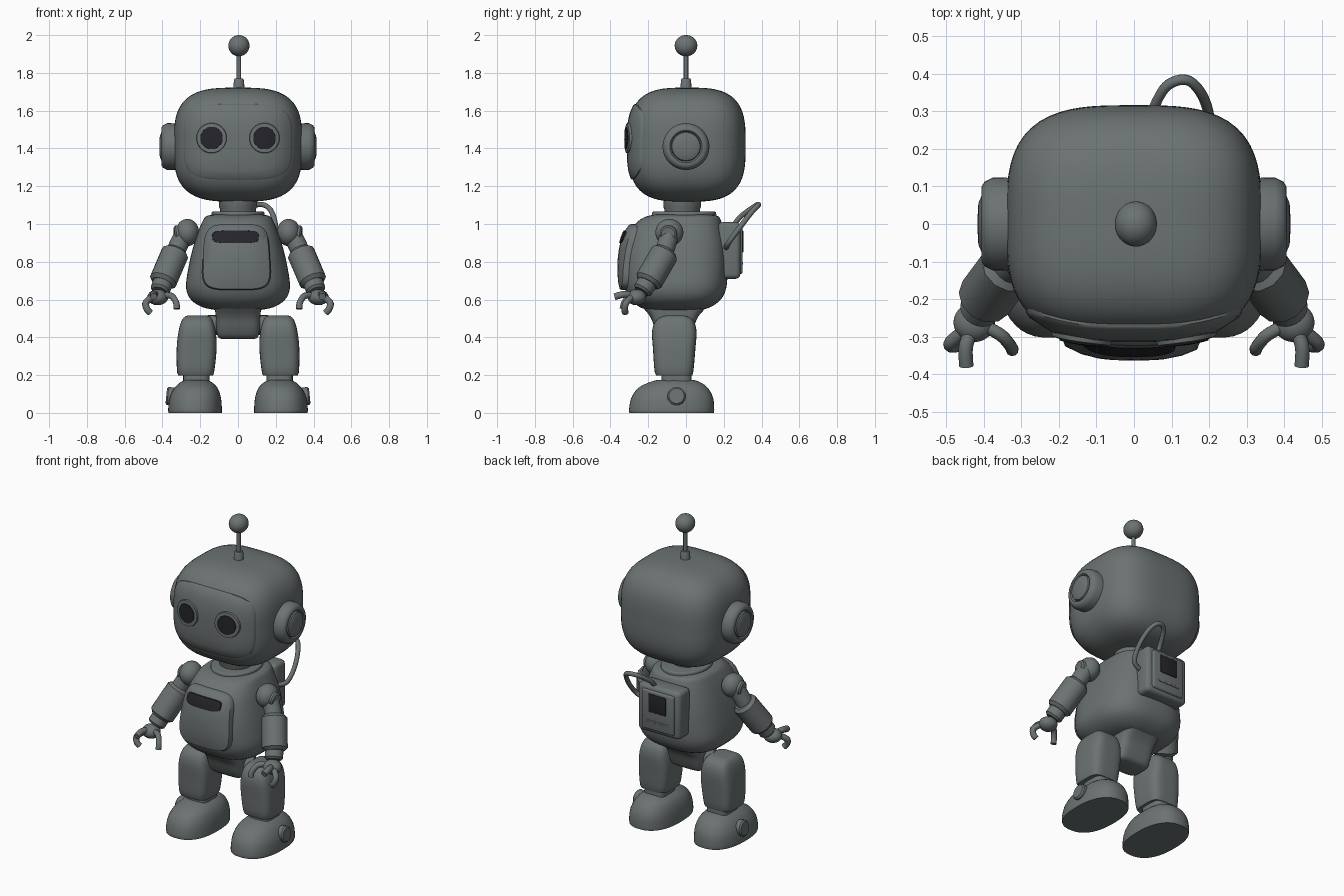
import bpy, bmesh, math
from mathutils import Vector

if "Cube" in bpy.data.objects:
    bpy.data.objects.remove(bpy.data.objects["Cube"])


def material(name, rgb):
    m = bpy.data.materials.new(name)
    m.diffuse_color = (*rgb, 1)
    m.use_nodes = True
    m.node_tree.nodes["Principled BSDF"].inputs["Base Color"].default_value = m.diffuse_color
    return m


GREY = material("slate grey", (0.15, 0.17, 0.17))
DARK = material("dark glass", (0.018, 0.018, 0.024))


def finish(name, bm, mat=GREY):
    bmesh.ops.recalc_face_normals(bm, faces=bm.faces)
    me = bpy.data.meshes.new(name)
    bm.to_mesh(me)
    bm.free()
    me.materials.append(mat)
    ob = bpy.data.objects.new(name, me)
    bpy.context.collection.objects.link(ob)
    return ob


def skin(bm, rings, cap_start=True, cap_end=True):
    rows = [[bm.verts.new(p) for p in r] for r in rings]
    n = len(rows[0])
    for a, b in zip(rows, rows[1:]):
        for i in range(n):
            bm.faces.new((a[i], a[(i + 1) % n], b[(i + 1) % n], b[i]))
    if cap_start:
        bm.faces.new(rows[0])
    if cap_end:
        bm.faces.new(rows[-1])


def oval(a, n):
    c, s = math.cos(a), math.sin(a)
    return (math.copysign(abs(c) ** (2 / n), c), math.copysign(abs(s) ** (2 / n), s))


def spline(rows, steps=3):
    out = []
    for i in range(len(rows) - 1):
        p0, p1, p2, p3 = (rows[max(i - 1, 0)], rows[i], rows[i + 1], rows[min(i + 2, len(rows) - 1)])
        for k in range(steps):
            t = k / steps
            out.append([b + 0.5 * t * (c - a + t * (2 * a - 5 * b + 4 * c - d + t * (3 * (b - c) + d - a)))
                        for a, b, c, d in zip(p0, p1, p2, p3)])
    return out + [list(rows[-1])]


def loft(name, rows, n, side=1, seg=48):
    """rows: z, x0, x1, y0, y1 of rounded-rectangle sections"""
    bm = bmesh.new()
    rings = []
    for z, x0, x1, y0, y1 in spline(rows):
        ring = []
        for i in range(seg):
            u, v = oval(2 * math.pi * (i + 0.5) / seg, n)
            ring.append((side * ((x0 + x1) / 2 + u * (x1 - x0) / 2), (y0 + y1) / 2 + v * (y1 - y0) / 2, z))
        rings.append(ring)
    skin(bm, rings)
    return finish(name, bm)


def lathe(name, start, direction, profile, seg=32, mat=GREY):
    """profile: (distance along direction, radius)"""
    q = Vector(direction).to_track_quat('Z', 'Y')
    bm = bmesh.new()
    skin(bm, [[Vector(start) + q @ Vector((r * math.cos(2 * math.pi * i / seg), r * math.sin(2 * math.pi * i / seg), d))
               for i in range(seg)] for d, r in profile])
    return finish(name, bm, mat)


def rod(name, a, b, r, bevel=0.012, seg=24):
    d = (Vector(b) - Vector(a)).length
    return lathe(name, a, Vector(b) - Vector(a),
                 [(0, r - bevel), (bevel, r), (d - bevel, r), (d, r - bevel)], seg)


def ball(name, c, size, p=2.0, cuts=0):
    """sphere, or a soft box when p is above 2"""
    bm = bmesh.new()
    bmesh.ops.create_cube(bm, size=2)
    bmesh.ops.subdivide_edges(bm, edges=bm.edges, cuts=cuts or 9, use_grid_fill=True)
    for v in bm.verts:
        w = Vector([math.tan(k * math.pi / 4) for k in v.co])
        w /= sum(abs(k) ** p for k in w) ** (1 / p)
        v.co = [c[i] + w[i] * size[i] for i in range(3)]
    return finish(name, bm)


def plate(name, cx, cz, hx, hz, n, surf, t, taper=0.0, mat=GREY, seg=56):
    """panel facing -y that follows surf(x, z), raised by t"""
    rings = []
    for s, up in [(1, -0.02), (1, t * 0.6), (0.97, t), (0.75, t), (0.5, t), (0.25, t), (0.04, t)]:
        ring = []
        for i in range(seg):
            u, v = oval(2 * math.pi * (i + 0.5) / seg, n)
            x, z = cx + s * u * hx * (1 - taper * v), cz + s * v * hz
            ring.append((x, surf(x, z) - up, z))
        rings.append(ring)
    bm = bmesh.new()
    skin(bm, rings)
    return finish(name, bm, mat)


def tube(name, pts, r):
    cu = bpy.data.curves.new(name, 'CURVE')
    cu.dimensions = '3D'
    cu.bevel_depth, cu.bevel_resolution, cu.use_fill_caps = r, 3, True
    sp = cu.splines.new('POLY')
    path = spline(pts, 6)
    sp.points.add(len(path) - 1)
    for p, co in zip(sp.points, path):
        p.co = (*co, 1)
    cu.materials.append(GREY)
    ob = bpy.data.objects.new(name, cu)
    bpy.context.collection.objects.link(ob)
    bpy.ops.object.select_all(action='DESELECT')
    ob.select_set(True)
    bpy.context.view_layer.objects.active = ob
    bpy.ops.object.convert(target='MESH')


def box(name, lo, hi, bevel, mat=GREY):
    bm = bmesh.new()
    bmesh.ops.create_cube(bm, size=1)
    for v in bm.verts:
        v.co = [(lo[i] + hi[i]) / 2 + v.co[i] * (hi[i] - lo[i]) for i in range(3)]
    bmesh.ops.bevel(bm, geom=bm.edges[:], offset=bevel, segments=3, profile=0.5, affect='EDGES')
    return finish(name, bm, mat)


# Head, face panel and eyes
HC, HS, HP = (0, 0.006, 1.42), (0.34, 0.31, 0.302), 3.2
ball("head", HC, HS, HP, 19)


def head_front(x, z):
    k = 1 - abs(x / HS[0]) ** HP - abs((z - HC[2]) / HS[2]) ** HP
    return HC[1] - HS[1] * max(k, 0.02) ** (1 / HP)


plate("face_panel", 0, 1.435, 0.287, 0.2, 4, head_front, 0.01)
for s in (-1, 1):
    plate("eye_ring", s * 0.14, 1.455, 0.08, 0.08, 2, head_front, 0.02)
    plate("eye", s * 0.14, 1.455, 0.06, 0.06, 2, head_front, 0.024, mat=DARK)
    lathe("ear", (s * 0.3, 0, 1.41), (s, 0, 0),
          [(0, 0.122), (0.075, 0.124), (0.098, 0.112), (0.105, 0.1), (0.105, 0.086), (0.095, 0.078),
           (0.106, 0.074), (0.114, 0.055), (0.116, 0.02)], 40)

# Antenna
lathe("antenna_base", (0.005, 0, 1.7), (0, 0, 1), [(0, 0.03), (0.06, 0.027), (0.07, 0.022)], 20)
rod("antenna_rod", (0.005, 0, 1.75), (0.005, 0, 1.92), 0.012, 0.002, 12)
ball("antenna_ball", (0.005, 0, 1.944), (0.056, 0.06, 0.056))

# Neck and collar
lathe("neck", (0, -0.02, 1.03), (0, 0, 1), [(0, 0.095), (0.05, 0.095), (0.06, 0.1), (0.11, 0.1)], 40)
loft("collar", [(1.03, -0.14, 0.14, -0.18, 0.16), (1.06, -0.14, 0.14, -0.18, 0.16),
                (1.066, -0.13, 0.13, -0.17, 0.15)], 2)

# Torso: z, half width, front, back
TN = 2.8
TORSO = [(0.545, 0.12, -0.2, 0.08), (0.56, 0.19, -0.245, 0.13), (0.6, 0.25, -0.295, 0.185),
         (0.66, 0.275, -0.325, 0.213), (0.74, 0.268, -0.335, 0.22), (0.85, 0.245, -0.33, 0.218),
         (0.95, 0.215, -0.305, 0.203), (1.01, 0.19, -0.26, 0.188), (1.04, 0.17, -0.21, 0.172),
         (1.05, 0.13, -0.16, 0.13)]
loft("torso", [(z, -h, h, f, b) for z, h, f, b in TORSO], TN, seg=64)
FINE = spline(TORSO, 8)


def torso_front(x, z):
    for a, b in zip(FINE, FINE[1:]):
        if a[0] <= z <= b[0]:
            t = (z - a[0]) / (b[0] - a[0])
            _, h, f, k = [p + t * (q - p) for p, q in zip(a, b)]
            return (f + k) / 2 - (k - f) / 2 * max(1 - abs(x / h) ** TN, 0.02) ** (1 / TN)
    return -0.2


plate("chest_panel", -0.008, 0.825, 0.178, 0.175, 4.5, torso_front, 0.028, 0.06)
plate("chest_slot", -0.013, 0.932, 0.125, 0.034, 4, torso_front, 0.033, mat=DARK)

# Pelvis
loft("pelvis", [(0.392, -0.09, 0.09, -0.11, 0.0), (0.405, -0.108, 0.108, -0.14, 0.02),
                (0.45, -0.115, 0.115, -0.165, 0.04), (0.51, -0.118, 0.118, -0.19, 0.065),
                (0.57, -0.125, 0.125, -0.24, 0.12)], 5)

# Backpack with screen and cable
box("backpack", (-0.155, 0.17, 0.71), (0.14, 0.288, 1.01), 0.025)
box("backpack_cover", (-0.12, 0.27, 0.735), (0.105, 0.3, 0.985), 0.012)
box("backpack_screen", (-0.068, 0.296, 0.85), (0.052, 0.304, 0.965), 0.003, DARK)
box("backpack_slot", (-0.085, 0.296, 0.785), (0.07, 0.303, 0.797), 0.003)
tube("backpack_cable", [(0.04, 0.25, 0.99), (0.045, 0.29, 1.04), (0.085, 0.365, 1.095), (0.14, 0.383, 1.1),
                        (0.18, 0.345, 1.06), (0.2, 0.28, 0.975), (0.185, 0.225, 0.9), (0.12, 0.21, 0.87)], 0.014)

for s in (-1, 1):
    def m(x, y, z):
        return (s * x, y, z)

    # Arm
    ball("shoulder", m(0.268, -0.088, 0.955), (0.062, 0.074, 0.072))
    lathe("shoulder_cap", m(0.29, -0.09, 0.95), m(1, -0.1, -0.1), [(0, 0.048), (0.04, 0.045), (0.048, 0.036)], 24)
    rod("upper_arm", m(0.285, -0.085, 0.95), m(0.34, -0.12, 0.835), 0.05)
    rod("forearm", m(0.328, -0.105, 0.858), m(0.402, -0.205, 0.685), 0.075, 0.018, 12)
    rod("wrist", m(0.39, -0.19, 0.71), m(0.415, -0.235, 0.642), 0.053)
    # Hand
    ball("palm", m(0.425, -0.262, 0.612), (0.055, 0.052, 0.042))
    tube("outer_finger", [m(0.44, -0.275, 0.62), m(0.487, -0.315, 0.585), m(0.482, -0.325, 0.55), m(0.465, -0.32, 0.53)], 0.018)
    tube("middle_finger", [m(0.43, -0.28, 0.62), m(0.447, -0.325, 0.628), m(0.446, -0.378, 0.615)], 0.019)
    tube("thumb", [m(0.41, -0.265, 0.62), m(0.355, -0.295, 0.62), m(0.328, -0.325, 0.585), m(0.324, -0.335, 0.55)], 0.017)

    # Leg
    rod("hip_joint", m(0.08, -0.06, 0.465), m(0.17, -0.06, 0.465), 0.052)
    loft("leg", [(0.2, 0.14, 0.305, -0.145, 0.025), (0.212, 0.127, 0.322, -0.165, 0.038),
                 (0.34, 0.113, 0.325, -0.175, 0.05), (0.43, 0.118, 0.315, -0.18, 0.056),
                 (0.485, 0.132, 0.3, -0.163, 0.042), (0.51, 0.15, 0.28, -0.13, 0.012),
                 (0.516, 0.17, 0.26, -0.1, -0.02)], 4, s)
    loft("ankle", [(0.15, 0.15, 0.29, -0.13, 0.03), (0.22, 0.15, 0.29, -0.13, 0.03)], 4, s)
    # Foot with side button
    loft("foot", [(0, 0.085, 0.368, -0.3, 0.148), (0.02, 0.085, 0.37, -0.302, 0.15),
                  (0.08, 0.09, 0.362, -0.29, 0.144), (0.13, 0.107, 0.338, -0.255, 0.118),
                  (0.16, 0.135, 0.308, -0.2, 0.08), (0.175, 0.165, 0.28, -0.15, 0.04)], 2.4, s)
    lathe("foot_button", m(0.33, -0.05, 0.085), m(1, 0, 0.1), [(0, 0.048), (0.042, 0.048), (0.05, 0.04)], 28)

# Smooth shading with sharp edges kept
bpy.ops.object.select_all(action='SELECT')
bpy.context.view_layer.objects.active = bpy.context.collection.objects[0]
bpy.ops.object.shade_smooth_by_angle(angle=math.radians(38))
